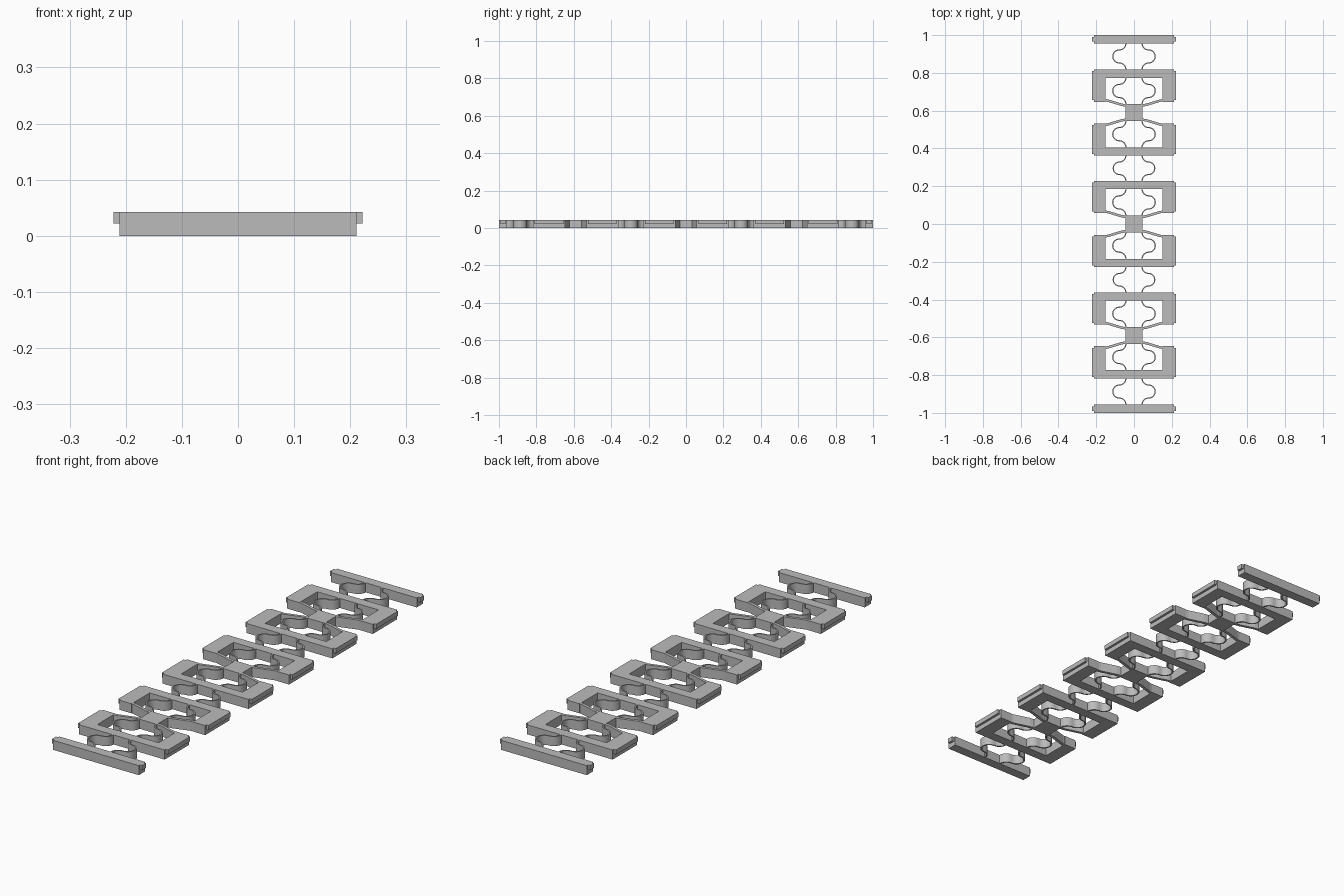
import bpy, bmesh, math
from mathutils import Vector

if "Cube" in bpy.data.objects:
    bpy.data.objects.remove(bpy.data.objects["Cube"])

grey = bpy.data.materials.new("plain grey")
grey.use_nodes = True
COLOUR = (0.5, 0.5, 0.5, 1)
grey.diffuse_color = COLOUR
grey.node_tree.nodes["Principled BSDF"].inputs["Base Color"].default_value = COLOUR

TOP = 0.0425                  # overall thickness
STEP = 0.0215                 # underside of the side lips
HALF_W, LIP_W = 0.2115, 0.222
INNER = 0.151                 # inner side of the frame legs
BLOCK = 0.045                 # half size of the centre block
BAR = 0.044                   # depth of the cross bars
REACH = 0.228                 # centre of a unit to its outer edge
LEG = 0.057                   # centre of a unit to the leg ends
PITCH = 0.59
parts = []


def prism(name, outline, z0=0.0, z1=TOP):
    """Extrude a flat outline between two heights."""
    bm = bmesh.new()
    face = bm.faces.new([bm.verts.new((x, y, z0)) for x, y in outline])
    up = bmesh.ops.extrude_face_region(bm, geom=[face])["geom"]
    for v in up:
        if isinstance(v, bmesh.types.BMVert):
            v.co.z = z1
    bmesh.ops.recalc_face_normals(bm, faces=bm.faces)
    mesh = bpy.data.meshes.new(name)
    bm.to_mesh(mesh)
    bm.free()
    mesh.materials.append(grey)
    obj = bpy.data.objects.new(name, mesh)
    bpy.context.collection.objects.link(obj)
    parts.append(obj)


def box(name, xa, xb, ya, yb, z0=0.0, z1=TOP):
    prism(name, [(xa, ya), (xb, ya), (xb, yb), (xa, yb)], z0, z1)


def ribbon(name, path, thick):
    """Upright strip of even thickness along a path."""
    pts = [Vector(p) for p in path]
    left, right = [], []
    for i, p in enumerate(pts):
        d = (pts[min(i + 1, len(pts) - 1)] - pts[max(i - 1, 0)]).normalized()
        n = Vector((-d.y, d.x)) * thick / 2
        left.append(p + n)
        right.append(p - n)
    prism(name, left + right[::-1])


def arc(cx, cy, r, a, b, steps):
    angles = [math.radians(a + (b - a) * i / steps) for i in range(steps + 1)]
    return [(cx + r * math.cos(t), cy + r * math.sin(t)) for t in angles]


def spring_pair(y0, y1):
    """Two mirrored omega springs spanning a gap."""
    r = (y1 - y0) / 4
    cx = 0.043 + r
    path = (arc(cx, y0, r, 180, 90, 8)
            + arc(cx, y0 + 2 * r, r, -90, 90, 16)[1:]
            + arc(cx, y1, r, -90, -180, 8)[1:])
    for side, s in (("left", 1), ("right", -1)):
        ribbon(side + "_spring", [(s * x, y) for x, y in path], 0.006)


def lips(ya, yb):
    """Raised lip on both outer sides."""
    inset = 0.009
    lo, hi = min(ya, yb) + inset, max(ya, yb) - inset
    for side, s in (("left", 1), ("right", -1)):
        box(side + "_side_lip", s * HALF_W, s * LIP_W, lo, hi, STEP, TOP)


# End bars
for name, s in (("back", 1), ("front", -1)):
    box(name + "_end_bar", -HALF_W, HALF_W, s * (1 - BAR), s)
    lips(s * (1 - BAR), s)

# Hinged units: two facing frames joined to a centre block
for c in (-PITCH, 0, PITCH):
    box("centre_block", -BLOCK, BLOCK, c - BLOCK, c + BLOCK)
    for name, s in (("back", 1), ("front", -1)):
        inside = REACH - BAR
        frame = [(-HALF_W, LEG), (-HALF_W, REACH), (HALF_W, REACH), (HALF_W, LEG),
                 (INNER, LEG), (INNER, inside), (-INNER, inside), (-INNER, LEG)]
        prism(name + "_frame", [(x, c + s * y) for x, y in frame])
        lips(c + s * LEG, c + s * REACH)
        # Flexing arms from the leg ends to the block
        arm = [(INNER, 0.065), (0.138, 0.063), (0.065, 0.041), (BLOCK, 0.038)]
        for side, m in (("left", 1), ("right", -1)):
            ribbon(side + "_arm", [(m * x, c + s * y) for x, y in arm], 0.013)
        ends = sorted((c + s * BLOCK, c + s * inside))
        spring_pair(*ends)

# Springs between the units and out to the end bars
for s in (1, -1):
    spring_pair(*sorted((s * REACH, s * (PITCH - REACH))))
    spring_pair(*sorted((s * (PITCH + REACH), s * (1 - BAR))))

# Smooth the springs while keeping edges sharp
bpy.ops.object.select_all(action="DESELECT")
for obj in parts:
    if "spring" in obj.name:
        obj.select_set(True)
        bpy.context.view_layer.objects.active = obj
bpy.ops.object.shade_smooth_by_angle(angle=math.radians(35))
